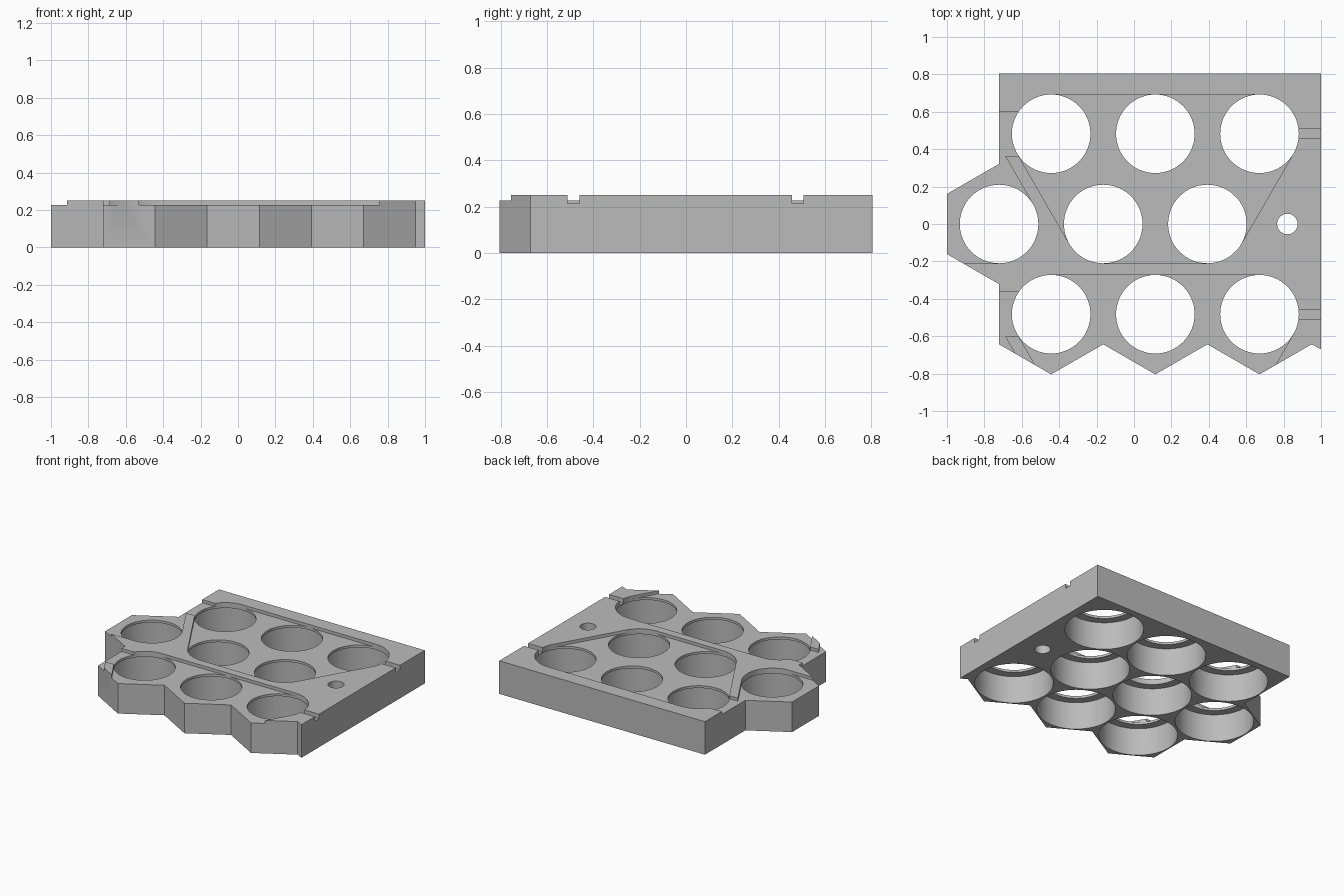
import bpy, bmesh, math
from math import cos, sin, pi

cube = bpy.data.objects.get("Cube")
if cube:
    bpy.data.objects.remove(cube, do_unlink=True)

# Main dimensions
PITCH = 0.557                      # honeycomb cell width
ROW = PITCH * math.sqrt(3) / 2     # distance between rows
R_HEX = PITCH / math.sqrt(3)       # cell corner radius
R_TOP, R_BOTTOM = 0.21, 0.27       # lip opening and cell bore
HEIGHT, RECESS, NOTCH, LIP = 0.25, 0.227, 0.215, 0.209
X_MID = PITCH / 2 - 1              # first cell of the middle row
X_OUT = X_MID + PITCH / 2          # first cell of the outer rows
AIR = 0.1
outer_xs = [X_OUT + i * PITCH for i in range(3)]
mid_xs = [X_MID + i * PITCH for i in range(3)]
cells = [(x, s * ROW) for s in (-1, 1) for x in outer_xs] + [(x, 0) for x in mid_xs]

grey = bpy.data.materials.new("plain grey")
grey.use_nodes = True
colour = (0.5, 0.5, 0.5, 1)
grey.diffuse_color = colour
grey.node_tree.nodes["Principled BSDF"].inputs["Base Color"].default_value = colour


def prism(name, points, z0, z1):
    """Upright prism over a closed outline."""
    bm = bmesh.new()
    face = bm.faces.new([bm.verts.new((x, y, z0)) for x, y in points])
    out = bmesh.ops.extrude_face_region(bm, geom=[face])
    for v in out["geom"]:
        if isinstance(v, bmesh.types.BMVert):
            v.co.z = z1
    bmesh.ops.recalc_face_normals(bm, faces=bm.faces)
    mesh = bpy.data.meshes.new(name)
    bm.to_mesh(mesh)
    bm.free()
    obj = bpy.data.objects.new(name, mesh)
    bpy.context.collection.objects.link(obj)
    return obj


def circle(c, r, n=64):
    return [(c[0] + r * cos(2 * pi * i / n), c[1] + r * sin(2 * pi * i / n)) for i in range(n)]


def polar(c, degrees, r=R_TOP):
    a = math.radians(degrees)
    return (c[0] + r * cos(a), c[1] + r * sin(a))


def slide(p, y):
    """Point at height y on the 60 degree line falling rightwards through p."""
    return (p[0] + (p[1] - y) / math.sqrt(3), y)


def cut(body, points, z0, z1):
    cutter = prism("cutter", points, z0, z1)
    cutter.hide_render = True
    mod = body.modifiers.new("cut", "BOOLEAN")
    mod.operation, mod.solver, mod.object = "DIFFERENCE", "EXACT", cutter
    graph = bpy.context.evaluated_depsgraph_get()
    result = bpy.data.meshes.new_from_object(body.evaluated_get(graph))
    body.modifiers.clear()
    body.data = result
    bpy.data.objects.remove(cutter, do_unlink=True)


# Plate outline: straight back and right side, honeycomb front and left
half = R_HEX / 2
outline = [(X_MID, ROW + R_HEX), (1, ROW + R_HEX), (1, -0.67)]
for x in reversed(outer_xs):
    outline += [(x + PITCH / 2, -ROW - half), (x, -ROW - R_HEX)]
outline += [(X_MID, -ROW - half), (X_MID, -R_HEX), (-1, -half), (-1, half), (X_MID, R_HEX)]
plate = prism("cell_holder_plate", outline, 0, HEIGHT)
plate.data.materials.append(grey)

# Cell bores from below, with a narrower lip at the top
for c in cells:
    cut(plate, circle(c, R_BOTTOM), -AIR, LIP)
    cut(plate, circle(c, R_TOP), LIP - 0.02, HEIGHT + AIR)

# Strip recesses: edges run tangent to the openings, leaving thin ridges between
first, last = (outer_xs[0], ROW), (outer_xs[2], ROW)
mid = [(x, 0) for x in mid_xs]
lane_low, lane_high = ROW - 0.12, ROW + 0.12
ridge_left = slide(polar(mid[0], 30), lane_low)
ridge_right = slide(polar(first, 210), lane_low)
back_recess = [
    polar(first, 90), polar(last, 90), polar(last, -30), polar(mid[2], -30),
    polar(mid[2], -90), polar(mid[1], -90), polar(mid[1], 210), ridge_right, ridge_left,
    polar(mid[0], 30), polar(mid[0], -90), (-1 - AIR, -R_TOP),
    (-1 - AIR, lane_high), (first[0] - 0.16, lane_high)]
cut(plate, back_recess, RECESS, HEIGHT + AIR)

drop = 2 * ROW
front = -ROW - R_HEX - 0.05


def lower(p):
    return (p[0], p[1] - drop)


end = lower(polar(last, -30))
front_recess = [
    lower(polar(first, 90)), lower(polar(last, 90)), end,
    (end[0] - (end[1] - front) / math.sqrt(3), front),
    slide(lower(ridge_right), front), lower(ridge_right), lower(ridge_left),
    slide(lower(ridge_left), front), (-1 - AIR, front),
    (-1 - AIR, lane_high - drop), (first[0] - 0.16, lane_high - drop)]
cut(plate, front_recess, RECESS, HEIGHT + AIR)

# Wire notches on the right edge
for y in (-ROW - 0.003, ROW):
    x0, x1, w = last[0] + 0.13, 1 + AIR, 0.025
    cut(plate, [(x0, y - w), (x1, y - w), (x1, y + w), (x0, y + w)], NOTCH, HEIGHT + AIR)

# Screw hole
cut(plate, circle((0.82, 0), 0.055, 32), -AIR, HEIGHT + AIR)

bpy.ops.object.select_all(action="DESELECT")
plate.select_set(True)
bpy.context.view_layer.objects.active = plate
bpy.ops.object.shade_smooth_by_angle(angle=math.radians(30))
